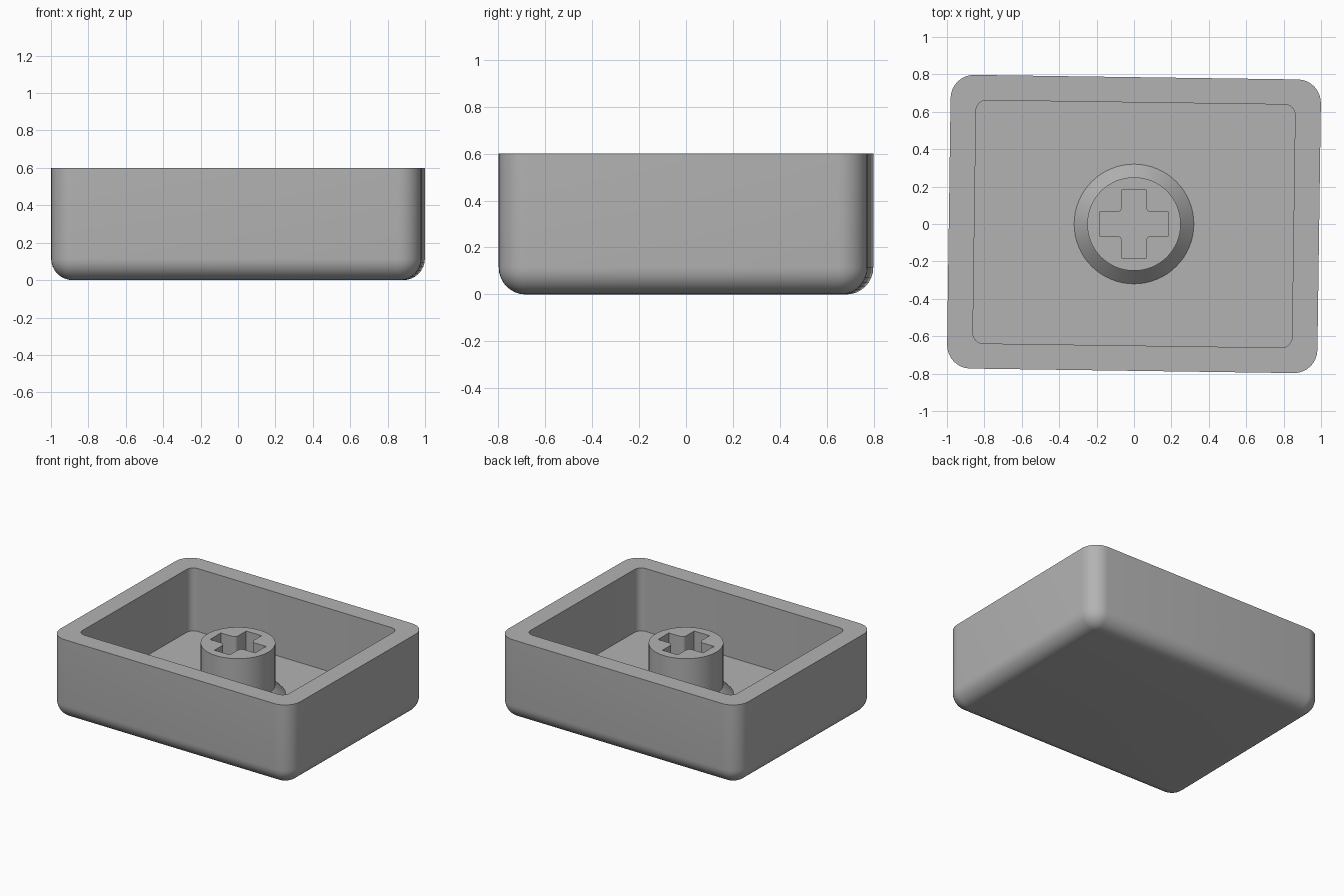
import bpy
import bmesh
from math import cos, sin, pi, radians

if "Cube" in bpy.data.objects:
    bpy.data.objects.remove(bpy.data.objects["Cube"])

grey = bpy.data.materials.new("plain grey")
grey.use_nodes = True
grey.diffuse_color = (0.45, 0.45, 0.45, 1)
grey.node_tree.nodes["Principled BSDF"].inputs["Base Color"].default_value = grey.diffuse_color

HEIGHT, FLOOR, POST_TOP = 0.6, 0.135, 0.515


def arc(cx, cy, r, start, end, steps):
    """Points along an arc, angles in degrees."""
    angles = [radians(start + (end - start) * i / steps) for i in range(steps + 1)]
    return [(cx + r * cos(a), cy + r * sin(a)) for a in angles]


def rounded_rect(hx, hy, r):
    corners = [(1, 1, 0), (-1, 1, 90), (-1, -1, 180), (1, -1, 270)]
    return [p for sx, sy, a in corners
            for p in arc(sx * (hx - r), sy * (hy - r), r, a, a + 90, 8)]


def circle(r, steps=64):
    return arc(0, 0, r, 0, 360, steps)[:-1]


def cross(length, width, r):
    """Plus-shaped outline with softened inner corners."""
    quarter = [(length, -width), (length, width)]
    quarter += arc(width + r, width + r, r, 270, 180, 5)
    points = []
    for _ in range(4):
        points += quarter
        quarter = [(-y, x) for x, y in quarter]
    return points


def add_ring(bm, points, z):
    return [bm.verts.new((x, y, z)) for x, y in points]


def skin(bm, rings):
    for low, high in zip(rings, rings[1:]):
        for i in range(len(low)):
            j = (i + 1) % len(low)
            bm.faces.new((low[i], low[j], high[j], high[i]))


def finish(bm, name):
    bmesh.ops.recalc_face_normals(bm, faces=bm.faces)
    mesh = bpy.data.meshes.new(name)
    bm.to_mesh(mesh)
    bm.free()
    mesh.materials.append(grey)
    obj = bpy.data.objects.new(name, mesh)
    bpy.context.collection.objects.link(obj)
    bpy.ops.object.select_all(action="DESELECT")
    obj.select_set(True)
    bpy.context.view_layer.objects.active = obj
    bpy.ops.object.shade_smooth_by_angle(angle=radians(30))
    return obj


# Open tray with a rounded bottom edge, flat rim and straight-walled cavity
bm = bmesh.new()
fillet = 0.115
rings = []
for i in range(9):
    a = radians(90 * i / 8)
    inset = fillet * (1 - sin(a))
    rings.append(add_ring(bm, rounded_rect(0.99 - inset, 0.785 - inset, 0.125 - inset),
                          fillet * (1 - cos(a))))
rings.append(add_ring(bm, rounded_rect(0.99, 0.785, 0.125), HEIGHT))
for z in (HEIGHT, FLOOR):
    rings.append(add_ring(bm, rounded_rect(0.853, 0.65, 0.055), z))
skin(bm, rings)
bm.faces.new(rings[0])
bm.faces.new(rings[-1])
tray = finish(bm, "tray")
tray.rotation_euler.z = radians(-0.8)

# Round post with a flared foot and a cross-shaped socket
bm = bmesh.new()
wall = [add_ring(bm, circle(r), z)
        for r, z in ((0.32, FLOOR), (0.25, FLOOR + 0.075), (0.25, POST_TOP))]
skin(bm, wall)
outline = cross(0.185, 0.063, 0.03)
socket = [add_ring(bm, outline, z) for z in (POST_TOP, FLOOR + 0.002)]
skin(bm, socket)
bm.faces.new(socket[-1])
top_edges = [e for e in bm.edges if e.is_boundary and all(v.co.z > POST_TOP - 0.001 for v in e.verts)]
bmesh.ops.triangle_fill(bm, edges=top_edges, use_beauty=True)
finish(bm, "socket_post")
